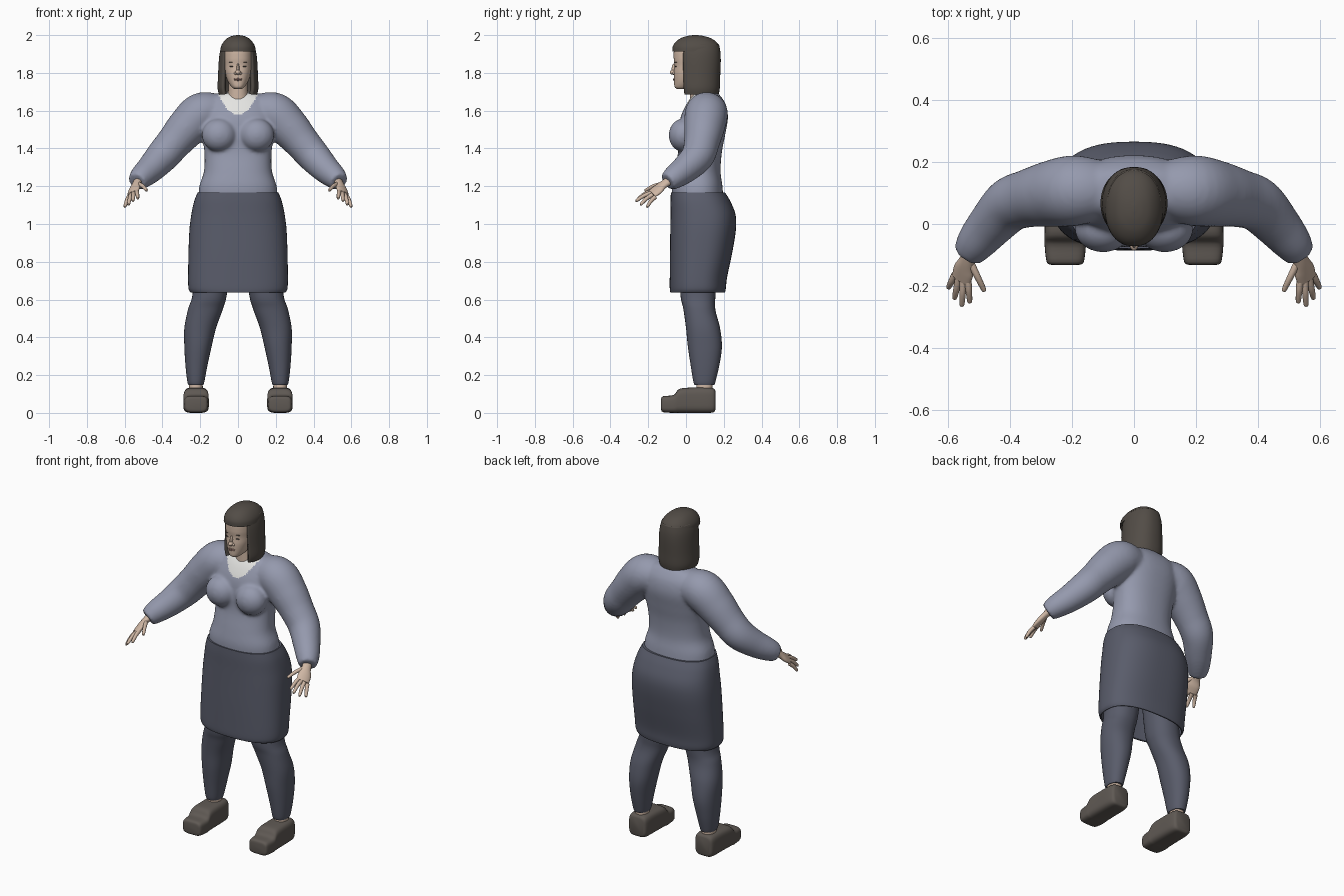
import bpy, bmesh, math
from mathutils import Vector, Matrix

cube = bpy.data.objects.get("Cube")
if cube:
    bpy.data.objects.remove(cube)


def material(name, rgb):
    m = bpy.data.materials.new(name)
    m.use_nodes = True
    m.diffuse_color = (*rgb, 1)
    m.node_tree.nodes["Principled BSDF"].inputs["Base Color"].default_value = (*rgb, 1)
    return m


SWEATER = material("blue grey knit", (0.30, 0.32, 0.42))
SHIRT = material("white cotton", (0.78, 0.78, 0.76))
SLATE = material("dark slate cloth", (0.10, 0.107, 0.145))
SKIN = material("skin", (0.62, 0.47, 0.37))
HAIR = material("dark brown hair", (0.085, 0.073, 0.062))
SHOE = material("brown leather", (0.115, 0.10, 0.088))
LIPS = material("lips", (0.42, 0.25, 0.21))


def refine(keys, steps=6):
    """Smooth interpolation through key tuples."""
    out = []
    for i in range(len(keys) - 1):
        a, b, c, d = (keys[max(i - 1, 0)], keys[i], keys[i + 1], keys[min(i + 2, len(keys) - 1)])
        for k in range(steps):
            t = k / steps
            out.append([q + 0.5 * t * (r - p + t * (2*p - 5*q + 4*r - s + t * (3*(q - r) + s - p)))
                        for p, q, r, s in zip(a, b, c, d)])
    return out + [list(keys[-1])]


def ring(centre, u, v, power=2.0, n=40):
    pts = []
    for i in range(n):
        c, s = math.cos(math.tau * i / n), math.sin(math.tau * i / n)
        pts.append(centre + u * math.copysign(abs(c) ** (2 / power), c)
                   + v * math.copysign(abs(s) ** (2 / power), s))
    return pts


def skin(bm, rings, caps=(True, True), closed=True):
    rows = [[bm.verts.new(p) for p in r] for r in rings]
    n = len(rows[0])
    for a, b in zip(rows, rows[1:]):
        for i in range(n if closed else n - 1):
            j = (i + 1) % n
            bm.faces.new((a[i], a[j], b[j], b[i]))
    for row, cap in zip((rows[0], rows[-1]), caps):
        if cap:
            bm.faces.new(row)


def stack(bm, keys, power=2.2, caps=(True, True), n=48):
    """Horizontal sections: z, centre x, half width, front y, back y."""
    skin(bm, [ring(Vector((cx, (y0 + y1) / 2, z)), Vector((h, 0, 0)),
                   Vector((0, (y1 - y0) / 2, 0)), power, n)
              for z, cx, h, y0, y1 in refine(keys)], caps)


def tube(bm, keys, side, wide=None, n=24):
    """Round sections along a path: x, y, z, radius and optional flatness."""
    path = refine([(side * k[0], *k[1:]) for k in keys])
    pts = [Vector(p[:3]) for p in path]
    rings = []
    for i, p in enumerate(path):
        d = (pts[min(i + 1, len(pts) - 1)] - pts[max(i - 1, 0)]).normalized()
        u = Vector((side * wide[0], *wide[1:])) if wide else d.cross(Vector((0, 0, 1)))
        u = (u - d * u.dot(d)).normalized()
        rings.append(ring(pts[i], u * p[3], d.cross(u) * (p[4] if len(p) > 4 else p[3]), 2, n))
    skin(bm, rings)


def ball(bm, centre, size):
    bmesh.ops.create_uvsphere(bm, u_segments=24, v_segments=14, radius=1,
                              matrix=Matrix.Translation(centre) @ Matrix.Diagonal((*size, 1)))


def shade(ob):
    bpy.ops.object.select_all(action="DESELECT")
    ob.select_set(True)
    bpy.context.view_layer.objects.active = ob
    bpy.ops.object.shade_smooth_by_angle(angle=math.radians(50))


def finish(name, bm, mat, solid=0):
    bmesh.ops.recalc_face_normals(bm, faces=bm.faces)
    me = bpy.data.meshes.new(name)
    bm.to_mesh(me)
    bm.free()
    me.materials.append(mat)
    ob = bpy.data.objects.new(name, me)
    bpy.context.collection.objects.link(ob)
    shade(ob)
    if solid:
        mod = ob.modifiers.new("Thickness", "SOLIDIFY")
        mod.thickness = solid
        mod.offset = -1
    return ob


# Sweater: torso, bust and sleeves fused into one soft surface
bm = bmesh.new()
stack(bm, [(1.13, 0, .21, -.072, .198), (1.2, 0, .205, -.075, .193), (1.28, 0, .18, -.062, .183),
           (1.38, 0, .178, -.042, .19), (1.47, 0, .19, -.04, .207), (1.56, 0, .2, -.03, .222),
           (1.63, 0, .19, 0, .212), (1.675, 0, .15, .03, .185), (1.695, 0, .08, .05, .165)], 2.3)
for s in (-1, 1):
    ball(bm, (s * .1, -.015, 1.47), (.092, .077, .088))
    tube(bm, [(.1, .11, 1.59, .095), (.19, .108, 1.583, .114), (.27, .097, 1.51, .107),
              (.34, .083, 1.43, .094), (.40, .062, 1.36, .088), (.46, 0, 1.295, .076),
              (.51, -.06, 1.25, .064), (.535, -.098, 1.223, .05)], s, n=32)
sweater = finish("sweater", bm, SWEATER)
fuse = sweater.modifiers.new("Fuse", "REMESH")
fuse.mode = "VOXEL"
fuse.voxel_size = 0.009
relax = sweater.modifiers.new("Relax", "SMOOTH")
relax.factor = 0.5
relax.iterations = 10
dg = bpy.context.evaluated_depsgraph_get()
fused = bpy.data.meshes.new_from_object(sweater.evaluated_get(dg))
sweater.modifiers.clear()
sweater.data = fused
fused.materials.clear()
fused.materials.append(SWEATER)
fused.materials.append(SHIRT)
for f in fused.polygons:
    c = f.center
    f.material_index = int(c.y < .09 and c.z > 1.577 + 10 * c.x ** 2)
shade(sweater)

# Skirt, open at the hem
bm = bmesh.new()
stack(bm, [(1.168, 0, .213, -.08, .206), (1.12, 0, .232, -.082, .235), (1.05, 0, .247, -.082, .262),
           (.97, 0, .257, -.083, .264), (.85, 0, .262, -.085, .245), (.72, 0, .264, -.086, .218),
           (.66, 0, .262, -.086, .211), (.638, 0, .252, -.083, .207)], 2.5, (True, False), 64)
finish("skirt", bm, SLATE, 0.008)

# Legs, ankles and shoes
for s, side in ((-1, "right"), (1, "left")):
    bm = bmesh.new()
    stack(bm, [(z, s * x, h, a, b) for z, x, h, a, b in (
        (.9, .125, .1, -.03, .17), (.64, .148, .091, -.03, .157), (.55, .172, .092, -.014, .155),
        (.45, .2, .084, 0, .18), (.35, .212, .072, .01, .19), (.25, .22, .058, .025, .176),
        (.17, .223, .046, .038, .157), (.148, .223, .04, .045, .15))])
    finish(side + "_leg", bm, SLATE)

    bm = bmesh.new()
    stack(bm, [(.17, s * .223, .036, .055, .14), (.1, s * .223, .037, .055, .14)])
    finish(side + "_ankle", bm, SKIN)

    bm = bmesh.new()
    keys = [(-.132, .045, .02, .07), (-.122, .06, .004, .088), (-.065, .067, 0, .095),
            (-.035, .067, 0, .127), (.03, .065, 0, .134), (.11, .063, 0, .135),
            (.145, .057, .003, .13), (.155, .046, .015, .118)]
    skin(bm, [ring(Vector((s * .222, y, (lo + hi) / 2)), Vector((h, 0, 0)),
                   Vector((0, 0, (hi - lo) / 2)), 4) for y, h, lo, hi in refine(keys, 4)])
    finish(side + "_shoe", bm, SHOE)

    # Hand: flattened palm, four fingers and a thumb
    bm = bmesh.new()
    tube(bm, [(.525, -.08, 1.235, .026, .022), (.54, -.12, 1.208, .027, .018),
              (.55, -.15, 1.182, .037, .017), (.558, -.18, 1.16, .036, .013)],
         s, wide=(.045, .015, -.03))
    for root, tip in (((.537, -.172, 1.177), (.53, -.255, 1.135)),
                      ((.551, -.178, 1.166), (.556, -.266, 1.122)),
                      ((.566, -.176, 1.155), (.58, -.242, 1.102)),
                      ((.578, -.163, 1.143), (.6, -.207, 1.09)),
                      ((.53, -.12, 1.213), (.482, -.218, 1.178))):
        a, b = Vector(root), Vector(tip)
        mid = a.lerp(b, .5) + Vector((0, 0, .006))
        tube(bm, [(*a, .012), (*mid, .0105), (*a.lerp(b, .93), .008), (*b, .003)], s, n=12)
    finish(side + "_hand", bm, SKIN)

# Neck, head and nose
bm = bmesh.new()
stack(bm, [(1.65, 0, .06, .02, .15), (1.70, 0, .052, .02, .13), (1.78, 0, .05, .02, .13)])
finish("neck", bm, SKIN)
bm = bmesh.new()
stack(bm, [(1.714, 0, .018, -.045, 0), (1.725, 0, .034, -.06, .04), (1.755, 0, .054, -.063, .09),
           (1.80, 0, .069, -.064, .12), (1.84, 0, .075, -.061, .14), (1.88, 0, .078, -.065, .15),
           (1.93, 0, .074, -.06, .15), (1.965, 0, .05, -.02, .12)], 2.3)
ball(bm, (0, -.066, 1.803), (.014, .02, .013))
ball(bm, (0, -.06, 1.822), (.008, .016, .028))
for s in (-1, 1):
    ball(bm, (s * .012, -.062, 1.798), (.009, .011, .008))
finish("head", bm, SKIN)

# Lips, eyes and eyebrows
bm = bmesh.new()
ball(bm, (0, -.0605, 1.768), (.022, .008, .004))
ball(bm, (0, -.061, 1.762), (.018, .008, .004))
finish("lips", bm, LIPS)
for part, z, size in (("eyes", 1.834, (.013, .006, .003)), ("eyebrows", 1.857, (.017, .006, .002))):
    bm = bmesh.new()
    for s in (-1, 1):
        ball(bm, (s * .032, -.0525, z), size)
    finish(part, bm, HAIR)

# Hair: crown with a straight fringe, and a curtain open at the face
bm = bmesh.new()
stack(bm, [(1.912, 0, .094, -.072, .176), (1.94, 0, .09, -.07, .176), (1.965, 0, .076, -.054, .16),
           (1.985, 0, .055, -.025, .128), (1.996, 0, .03, .01, .09), (2.0, 0, .006, .04, .06)])
finish("hair_crown", bm, HAIR)
bm = bmesh.new()
rows = []
for z, h, depth in refine([(1.95, .085, .108), (1.91, .096, .115), (1.86, .102, .117),
                           (1.78, .106, .114), (1.72, .108, .112), (1.685, .101, .106)]):
    spread = [math.radians(135) * (i / 20 - 1) for i in range(41)]
    rows.append([Vector((h * math.copysign(abs(math.sin(a)) ** .85, a), .067 + depth * math.cos(a), z))
                 for a in spread])
skin(bm, rows, (False, False), closed=False)
curtain = finish("hair_curtain", bm, HAIR, 0.02)
# Face the open sheet outwards so that it thickens towards the head
if sum(f.normal.dot(f.center - Vector((0, .067, f.center.z))) for f in curtain.data.polygons) < 0:
    curtain.data.flip_normals()
